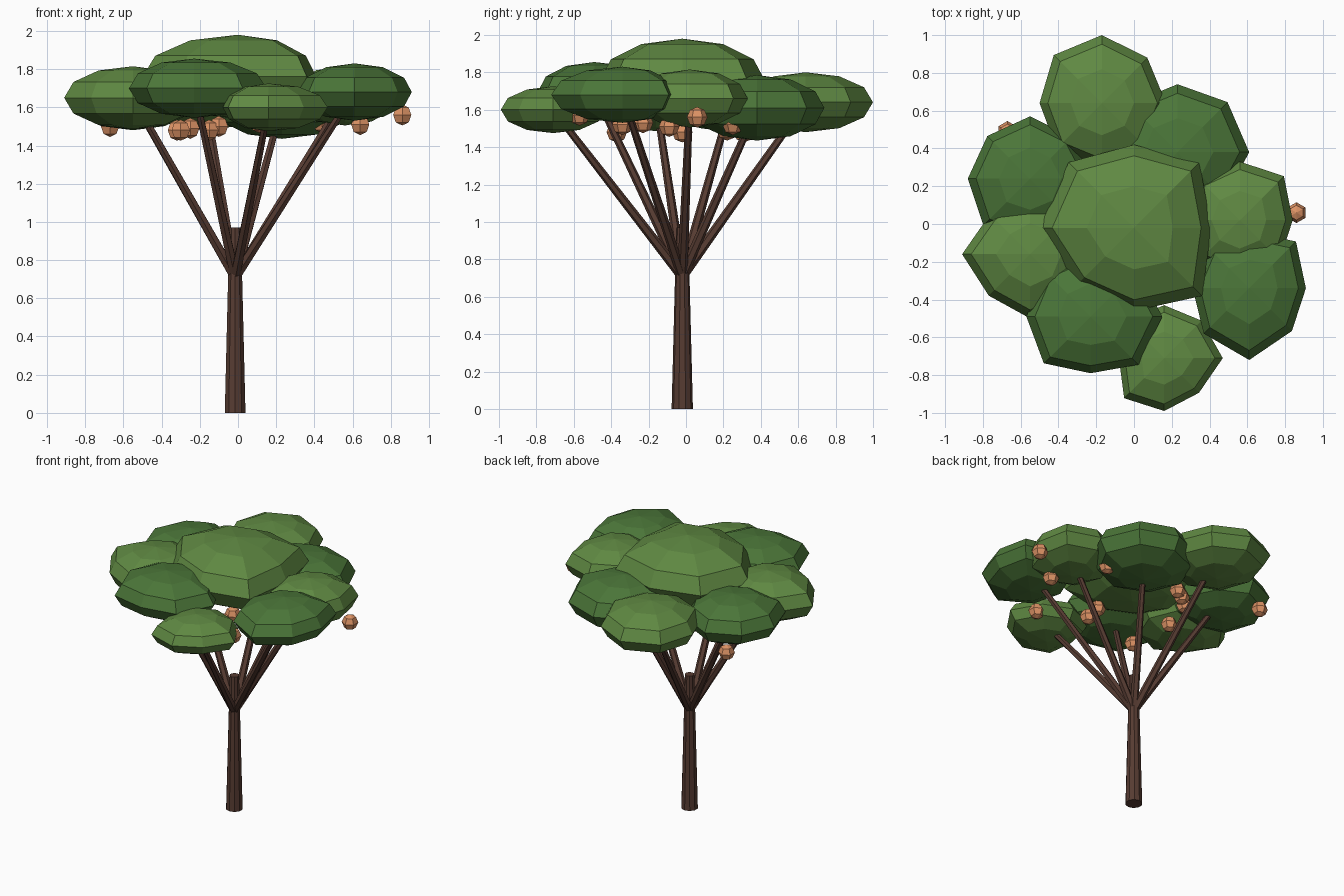
import bpy, bmesh, math
from mathutils import Vector

if "Cube" in bpy.data.objects:
    bpy.data.objects.remove(bpy.data.objects["Cube"])


def material(name, color):
    m = bpy.data.materials.new(name)
    m.diffuse_color = (*color, 1)
    m.use_nodes = True
    m.node_tree.nodes["Principled BSDF"].inputs["Base Color"].default_value = m.diffuse_color
    return m


BARK = material("bark", (0.095, 0.045, 0.032))
LEAF_LIGHT = material("leaf_light", (0.115, 0.25, 0.055))
LEAF_DARK = material("leaf_dark", (0.07, 0.18, 0.04))
FRUIT = material("fruit", (0.72, 0.29, 0.13))


def finish(bm, name, mat):
    bmesh.ops.recalc_face_normals(bm, faces=bm.faces)
    me = bpy.data.meshes.new(name)
    bm.to_mesh(me)
    bm.free()
    me.materials.append(mat)
    ob = bpy.data.objects.new(name, me)
    bpy.context.collection.objects.link(ob)
    return ob


def limb(name, start, end, r1, r2, sides):
    """Tapered cylinder between two points."""
    start, end = Vector(start), Vector(end)
    axis = end - start
    bm = bmesh.new()
    bmesh.ops.create_cone(bm, cap_ends=True, segments=sides,
                          radius1=r1, radius2=r2, depth=axis.length)
    ob = finish(bm, name, BARK)
    ob.location = (start + end) / 2
    ob.rotation_mode = 'QUATERNION'
    ob.rotation_quaternion = Vector((0, 0, 1)).rotation_difference(axis)


def leaf_pad(name, center, half, radii, mat):
    """Flattened 8-sided sphere with an uneven outline."""
    bm = bmesh.new()
    n = len(radii)
    top = bm.verts.new((0, 0, half))
    bottom = bm.verts.new((0, 0, -half))
    rings = []
    for lat in (60, 30, 0, -30, -60):
        c, s = math.cos(math.radians(lat)), math.sin(math.radians(lat))
        rings.append([bm.verts.new((r * c * math.cos(math.tau * i / n),
                                    r * c * math.sin(math.tau * i / n),
                                    half * s)) for i, r in enumerate(radii)])
    for i in range(n):
        j = (i + 1) % n
        bm.faces.new((top, rings[0][i], rings[0][j]))
        bm.faces.new((bottom, rings[-1][j], rings[-1][i]))
        for a, b in zip(rings, rings[1:]):
            bm.faces.new((a[i], b[i], b[j], a[j]))
    finish(bm, name, mat).location = center


# Trunk
TX, TY = -0.015, -0.02
limb("trunk", (TX, TY, 0), (TX, TY, 0.97), 0.057, 0.032, 10)

# Crown: centre, half height, radius every 45 degrees from +x
leaf_pad("crown_top", (0, -0.02, 1.76), 0.22,
         (.41, .49, .44, .49, .50, .43, .44, .51), LEAF_LIGHT)
pads = [
    ((0.56, 0.02, 1.66), 0.155, (.28, .33, .31, .30, .30, .30, .30, .30)),
    ((0.23, 0.38, 1.61), 0.175, (.38, .375, .36, .36, .36, .36, .36, .35)),
    ((-0.17, 0.64, 1.64), 0.16, (.34, .34, .36, .36, .33, .34, .34, .34)),
    ((-0.55, 0.24, 1.64), 0.16, (.33, .31, .33, .32, .33, .35, .33, .33)),
    ((-0.55, -0.16, 1.65), 0.165, (.33, .33, .33, .30, .36, .31, .34, .33)),
    ((-0.23, -0.49, 1.70), 0.155, (.38, .35, .35, .34, .34, .35, .30, .36)),
    ((0.16, -0.71, 1.60), 0.125, (.31, .28, .28, .28, .24, .30, .28, .26)),
    ((0.61, -0.34, 1.68), 0.15, (.30, .35, .30, .30, .30, .34, .38, .32)),
]
for k, (c, half, radii) in enumerate(pads):
    leaf_pad(f"leaf_pad_{k + 1}", c, half, radii, LEAF_DARK if k % 2 else LEAF_LIGHT)
    # Branch from the fork up into its pad
    limb(f"branch_{k + 1}", (TX, TY, 0.71), c, 0.028, 0.018, 6)

# Fruit hanging under the pads
fruits = [(0.86, 0.06, 1.56), (0.64, -0.09, 1.51), (0.44, 0.25, 1.52),
          (0.36, -0.57, 1.57), (0.11, -0.34, 1.52), (0.12, -0.23, 1.53),
          (-0.10, 0.33, 1.50), (-0.15, 0.31, 1.48), (-0.25, 0.22, 1.49),
          (-0.32, -0.02, 1.48), (-0.67, 0.49, 1.50), (-0.30, -0.37, 1.48)]
for k, p in enumerate(fruits):
    bm = bmesh.new()
    bmesh.ops.create_uvsphere(bm, u_segments=6, v_segments=4, radius=0.055)
    finish(bm, f"fruit_{k + 1}", FRUIT).location = p
